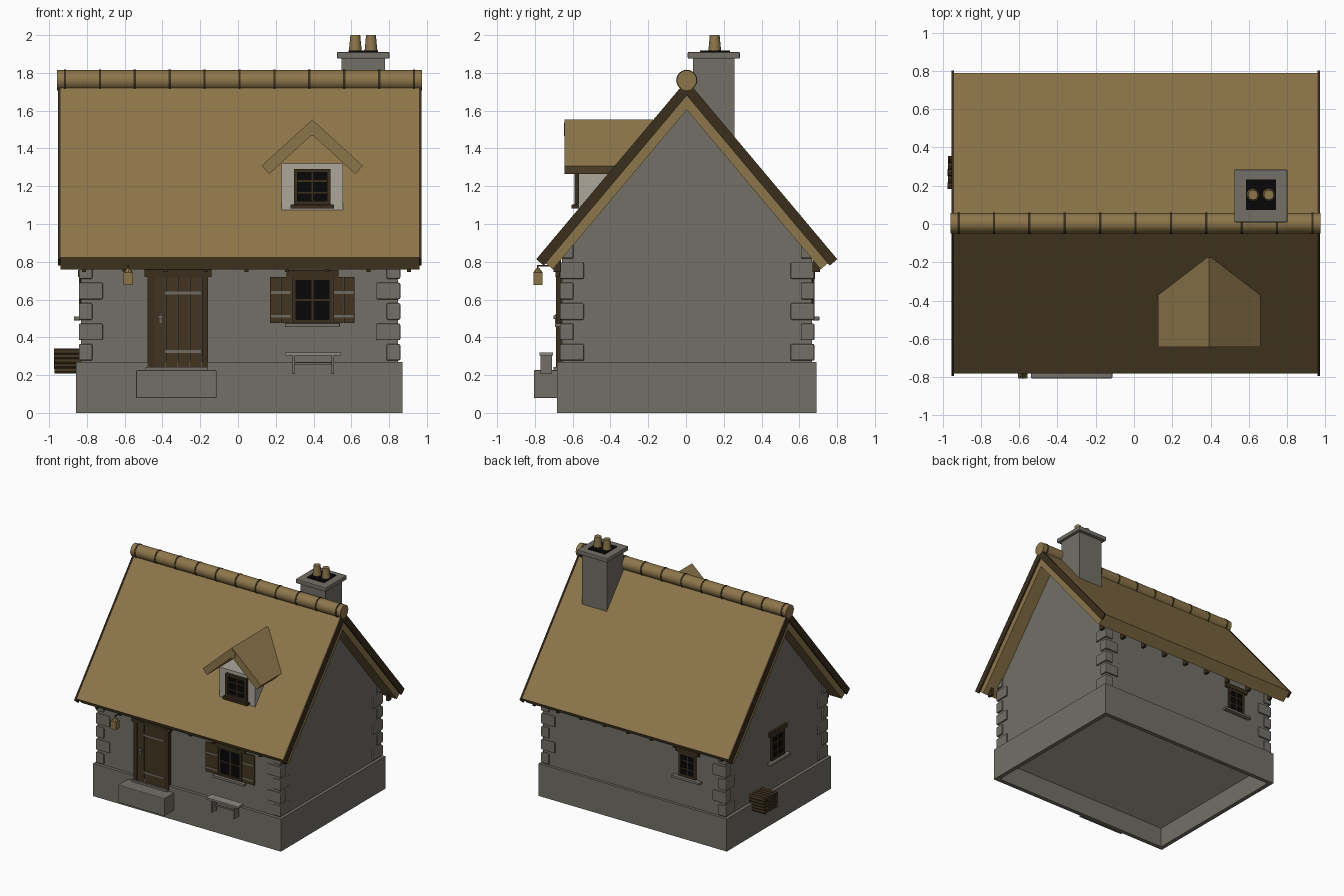
import bpy, bmesh, random
from math import radians
from mathutils import Matrix, Vector

random.seed(4)
if "Cube" in bpy.data.objects:
    bpy.data.objects.remove(bpy.data.objects["Cube"], do_unlink=True)

ORIGIN = Matrix.Translation((.004, .004, 0))


def material(name, r, g, b):
    m = bpy.data.materials.new(name)
    m.use_nodes = True
    m.diffuse_color = (r, g, b, 1)
    m.node_tree.nodes["Principled BSDF"].inputs["Base Color"].default_value = (r, g, b, 1)
    return m


STONE = material("grey stone", .17, .163, .135)
THATCH = material("straw thatch", .265, .18, .069)
PLASTER = material("pale plaster", .42, .39, .33)
TIMBER = material("dark timber", .042, .028, .012)
PLANK = material("brown plank", .055, .036, .015)
GLASS = material("black glass", .002, .002, .0025)
IRON = material("grey iron", .16, .145, .12)
BENCH = material("weathered bench", .26, .25, .22)


def finish(name, bm, mat, bevel=0, smooth=False):
    bmesh.ops.recalc_face_normals(bm, faces=bm.faces)
    bm.transform(ORIGIN)
    mesh = bpy.data.meshes.new(name)
    bm.to_mesh(mesh)
    bm.free()
    mesh.materials.append(mat)
    ob = bpy.data.objects.new(name, mesh)
    bpy.context.collection.objects.link(ob)
    if bevel:
        mod = ob.modifiers.new("soft edges", 'BEVEL')
        mod.width, mod.segments = bevel, 2
    if smooth:
        bpy.ops.object.select_all(action='DESELECT')
        ob.select_set(True)
        bpy.context.view_layer.objects.active = ob
        bpy.ops.object.shade_smooth_by_angle()
    return ob


def boxes(name, mat, *spans, place=Matrix(), bevel=0):
    """One object of boxes, each given as x0, x1, y0, y1, z0, z1."""
    bm = bmesh.new()
    for x0, x1, y0, y1, z0, z1 in spans:
        mid = Vector((x0 + x1, y0 + y1, z0 + z1)) / 2
        size = Matrix.Diagonal((x1 - x0, y1 - y0, z1 - z0, 1))
        bmesh.ops.create_cube(bm, size=1, matrix=place @ Matrix.Translation(mid) @ size)
    finish(name, bm, mat, bevel)


def rods(name, mat, *ends, sides=16, smooth=True):
    """One object of cones or cylinders, each given as a, b, radius a, radius b."""
    bm = bmesh.new()
    for a, b, ra, rb in ends:
        a, b = Vector(a), Vector(b)
        turn = (b - a).to_track_quat('Z', 'Y').to_matrix().to_4x4()
        bmesh.ops.create_cone(bm, cap_ends=True, segments=sides, radius1=ra, radius2=rb,
                              depth=(b - a).length, matrix=Matrix.Translation((a + b) / 2) @ turn)
    finish(name, bm, mat, smooth=smooth)


def prism(name, mat, points, along, lo, hi):
    """Extrude a profile in (y, z) along x, or in (x, z) along y."""
    bm = bmesh.new()
    put = (lambda p: (lo, p[0], p[1])) if along == 'x' else (lambda p: (p[0], lo, p[1]))
    face = bm.faces.new([bm.verts.new(put(p)) for p in points])
    new = bmesh.ops.extrude_face_region(bm, geom=[face])["geom"]
    step = Vector((hi - lo, 0, 0)) if along == 'x' else Vector((0, hi - lo, 0))
    bmesh.ops.translate(bm, vec=step, verts=[v for v in new if isinstance(v, bmesh.types.BMVert)])
    finish(name, bm, mat)


def chevron(mid, apex, half, slope, thick):
    """Roof section with square-cut eaves; thick is measured straight down."""
    back = thick * slope / (1 + slope * slope)
    low, inner = apex - half * slope, half - back
    under = apex - thick - inner * slope
    return [(mid - half, low), (mid, apex), (mid + half, low),
            (mid + inner, under), (mid, apex - thick), (mid - inner, under)]


# Foundation, an open-bottomed shell with a pale floor inside
bm = bmesh.new()
bmesh.ops.create_cube(bm, size=1, matrix=Matrix.Translation((.003, 0, .135))
                      @ Matrix.Diagonal((1.73, 1.372, .27, 1)))
bmesh.ops.recalc_face_normals(bm, faces=bm.faces)
bottom = min(bm.faces, key=lambda f: f.calc_center_median().z)
bmesh.ops.delete(bm, geom=[bottom], context='FACES_ONLY')
shell = finish("foundation", bm, STONE).modifiers.new("wall thickness", 'SOLIDIFY')
shell.thickness, shell.offset, shell.use_even_offset = .035, -1, True
boxes("floor", PLASTER, (-.84, .846, -.664, .664, .168, .25))

# Walls with gables
LEFT, RIGHT, FRONT, BACK = -.835, .843, -.66, .664
prism("walls", STONE, [(FRONT, .25), (FRONT, .84), (0, 1.635), (BACK, .84), (BACK, .25)],
      'x', LEFT, RIGHT)

# Corner stones, alternating long and short
stones = []
for row in range(6):
    z = .277 + row * .108
    a, b = (.06, .115) if row % 2 == 0 else (.115, .06)
    for x0, x1 in ((LEFT - .012, LEFT + a), (RIGHT - a, RIGHT + .012)):
        for y0, y1 in ((FRONT - .012, FRONT + b), (BACK - b, BACK + .012)):
            stones.append((x0, x1, y0, y1, z, z + .088))
boxes("corner_stones", STONE, *stones, bevel=.007)

# Main roof, gable boards and rafter ends
SLOPE, APEX = 1.19, 1.756
prism("thatch_roof", THATCH, chevron(0, APEX, .784, SLOPE, .152), 'x', -.945, .957)
for side, x in (("right", -.957), ("left", .955)):
    prism(side + "_gable_board", TIMBER, chevron(0, APEX + .006, .797, SLOPE, .082), 'x', x, x + .013)
boxes("rafter_ends", TIMBER, *[(x, x + .022, y - .02, y + .02, .745, .82)
                               for x in [-.83 + i * .215 for i in range(9)]
                               for y in (-.685, .685)])

# Ridge roll with ties
RIDGE = 1.761
rods("ridge_roll", THATCH, ((-.962, 0, RIDGE), (.971, 0, RIDGE), .053, .053))
rods("ridge_ties", TIMBER, *[((x - .006, 0, RIDGE), (x + .006, 0, RIDGE), .056, .056)
                             for x in [-.92 + i * .1848 for i in range(11)]])

# Chimney
boxes("chimney_stack", STONE, (.545, .775, .033, .253, 1.35, 1.89))
boxes("chimney_cap", STONE, (.52, .798, .005, .281, 1.875, 1.911), bevel=.006)
boxes("chimney_opening", GLASS, (.58, .737, .07, .228, 1.908, 1.918))
rods("chimney_pots", THATCH, *[((x, .148, 1.915), (x, .148, 2), .034, .026) for x in (.617, .7)],
     sides=12)

# Dormer, with a ridge pole showing at the gable
boxes("dormer_walls", PLASTER, (.225, .552, -.572, -.3, 1.04, 1.32))
prism("dormer_roof", THATCH, chevron(.389, 1.553, .268, .914, .08), 'y', -.646, -.18)
rods("dormer_ridge_pole", THATCH, ((.389, -.65, 1.5), (.389, -.19, 1.5), .034, .034))


def window(name, w, h, rows, at, turn, sill, sill_mat, proud, lintel=True):
    """Two-light window standing out of a wall; it faces -y before the turn."""
    place = Matrix.Translation(at) @ Matrix.Rotation(radians(turn), 4, 'Z')
    s, t, m = w / 2, .02, .005
    boxes(name + "_glass", GLASS, (-s, s, -.004, .01, 0, h), place=place)
    bars = [(-s, s, -proud, 0, 0, t), (-s, s, -proud, 0, h - t, h),
            (-s, t - s, -proud, 0, 0, h), (s - t, s, -proud, 0, 0, h), (-m, m, -.009, 0, 0, h)]
    for i in range(1, rows):
        z = h * i / rows
        bars.append((-s, s, -.009, 0, z - m, z + m))
    boxes(name + "_frame", TIMBER, *bars, place=place)
    boxes(name + "_sill", sill_mat, (-sill, sill, -.038, 0, -t, 0), place=place, bevel=.003)
    if lintel:
        boxes(name + "_lintel", TIMBER, (-s - .03, s + .03, -.016, 0, h, h + .037), place=place)


window("front_window", .215, .245, 2, (.39, FRONT, .475), 0, .145, STONE, .012)
window("back_window", .16, .2, 3, (-.49, BACK, .51), 180, .13, STONE, .012)
window("side_window", .17, .21, 3, (LEFT, -.015, .51), -90, .13, STONE, .012)
window("dormer_window", .195, .19, 3, (.389, -.572, 1.102), 0, .115, TIMBER, .022, False)

# Shutters, each of two planks with straps
for side, x in (("right", .165), ("left", .498)):
    y = FRONT - .01
    boxes(side + "_shutter", PLANK, (x, x + .056, y, FRONT, .475, .72),
          (x + .058, x + .115, y, FRONT, .475, .72))
    boxes(side + "_shutter_straps", IRON, *[(x + .005, x + .11, y - .003, y, z, z + .014)
                                            for z in (.505, .63)])

# Door with frame, planks, straps and handle
boxes("door_frame", TIMBER, (-.482, -.45, -.693, FRONT, .24, .73),
      (-.195, -.162, -.693, FRONT, .24, .73), (-.498, -.145, -.695, FRONT, .72, .76))
boxes("door_planks", PLANK, *[(x, x + .061, -.69, FRONT, .24, .72)
                              for x in [-.45 + i * .064 for i in range(4)]])
boxes("door_straps", IRON, *[(-.39, -.2, -.693, -.688, z, z + .015) for z in (.318, .628)])
boxes("door_handle", IRON, (-.428, -.4, -.706, -.688, .498, .515),
      (-.42, -.408, -.697, -.688, .475, .52))
boxes("door_sill", STONE, (-.495, -.165, -.705, FRONT, .222, .243))
boxes("door_step", STONE, (-.543, -.117, -.81, -.67, .078, .226), bevel=.005)

# Bench
boxes("bench_seat", BENCH, (.245, .54, -.78, -.707, .305, .32))
boxes("bench_legs", STONE, (.29, .495, -.748, -.74, .255, .268),
      *[(x, x + .013, -.774, -.714, .205, .308) for x in (.285, .49)])

# Lantern on a bracket
boxes("lantern_body", THATCH, (-.61, -.56, -.812, -.764, .677, .742))
rods("lantern_cap", THATCH, ((-.585, -.788, .742), (-.585, -.788, .768), .025, .007), sides=8,
     smooth=False)
boxes("lantern_bracket", TIMBER, (-.589, -.581, -.792, FRONT, .775, .782),
      (-.589, -.581, -.792, -.784, .76, .78))

# Stacked firewood
rods("firewood", PLANK, *[((-.979 + random.uniform(0, .012), .195 + c * .035, .224 + r * .0245),
                           (-.83, .195 + c * .035, .224 + r * .0245), .0178, .0178)
                          for c in range(5) for r in range(5)], sides=7, smooth=False)
